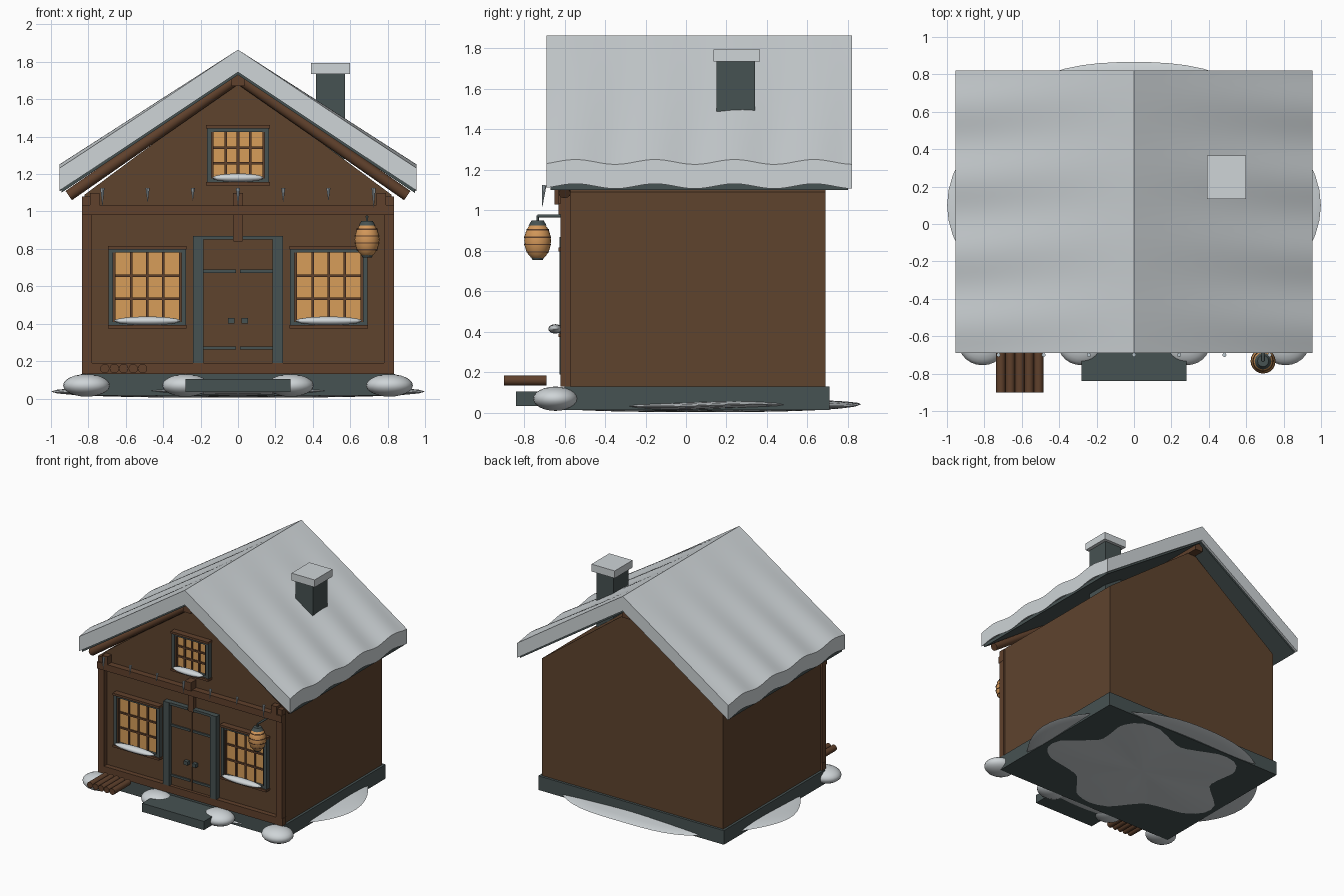
import bpy, bmesh, math
from mathutils import Vector, Matrix

if "Cube" in bpy.data.objects:
    bpy.data.objects.remove(bpy.data.objects["Cube"])


def material(name, r, g, b):
    m = bpy.data.materials.new(name)
    m.use_nodes = True
    m.diffuse_color = (r, g, b, 1)
    m.node_tree.nodes["Principled BSDF"].inputs["Base Color"].default_value = (r, g, b, 1)
    return m


WALL = material("wall wood", 0.112, 0.056, 0.027)
BEAM = material("beam wood", 0.115, 0.052, 0.025)
SLATE = material("dark slate", 0.062, 0.084, 0.084)
SNOW = material("snow", 0.62, 0.66, 0.68)
ICE = material("ice", 0.45, 0.52, 0.56)
GLOW = material("warm glass", 0.68, 0.34, 0.10)
LAMP = material("lamp paper", 0.65, 0.31, 0.10)


def finish(name, bm, mat, smooth=False):
    bmesh.ops.recalc_face_normals(bm, faces=bm.faces)
    mesh = bpy.data.meshes.new(name)
    bm.to_mesh(mesh)
    bm.free()
    mesh.materials.append(mat)
    ob = bpy.data.objects.new(name, mesh)
    bpy.context.collection.objects.link(ob)
    if smooth:
        bpy.ops.object.select_all(action="DESELECT")
        ob.select_set(True)
        bpy.context.view_layer.objects.active = ob
        bpy.ops.object.shade_smooth_by_angle(angle=math.radians(40))
    return ob


def box(name, x, y, z, mat):
    # x, y and z are (low, high) pairs
    bm = bmesh.new()
    bmesh.ops.create_cube(bm, size=1)
    for v in bm.verts:
        v.co = Vector([(a + b) / 2 + c * (b - a) for c, (a, b) in zip(v.co, (x, y, z))])
    return finish(name, bm, mat)


def ball(name, centre, radii, mat, segs=24, rings=12):
    bm = bmesh.new()
    bmesh.ops.create_uvsphere(bm, u_segments=segs, v_segments=rings, radius=1)
    bmesh.ops.scale(bm, vec=radii, verts=bm.verts)
    bmesh.ops.translate(bm, vec=centre, verts=bm.verts)
    return finish(name, bm, mat, True)


def rod(name, a, b, r1, mat, r2=None, segs=12):
    a, b = Vector(a), Vector(b)
    d = b - a
    bm = bmesh.new()
    bmesh.ops.create_cone(bm, cap_ends=True, segments=segs, radius1=r1,
                          radius2=r1 if r2 is None else r2, depth=d.length)
    rot = d.to_track_quat("Z", "Y").to_matrix().to_4x4()
    bmesh.ops.transform(bm, matrix=Matrix.Translation((a + b) / 2) @ rot, verts=bm.verts)
    return finish(name, bm, mat, True)


def prism(name, outline, y0, y1, mat):
    # extrude an x-z outline from y0 to y1
    bm = bmesh.new()
    face = bm.faces.new([bm.verts.new((x, y0, z)) for x, z in outline])
    out = bmesh.ops.extrude_face_region(bm, geom=[face])
    moved = [v for v in out["geom"] if isinstance(v, bmesh.types.BMVert)]
    bmesh.ops.translate(bm, vec=(0, y1 - y0, 0), verts=moved)
    return finish(name, bm, mat)


# Body and foundation
box("foundation", (-0.84, 0.84), (-0.6, 0.71), (0.015, 0.13), SLATE)
prism("walls", [(-0.82, 0.13), (0.82, 0.13), (0.82, 1.09), (0, 1.70), (-0.82, 1.09)],
      -0.58, 0.69, WALL)
box("front_step", (-0.28, 0.28), (-0.84, -0.59), (0.035, 0.105), SLATE)

# Timber framing
box("sill_beam", (-0.835, 0.835), (-0.62, -0.57), (0.13, 0.19), BEAM)
box("cross_beam", (-0.835, 0.835), (-0.63, -0.57), (0.98, 1.035), BEAM)
box("centre_post", (-0.025, 0.025), (-0.61, -0.57), (0.84, 0.99), BEAM)
box("centre_bracket", (-0.028, 0.028), (-0.65, -0.57), (1.03, 1.10), BEAM)
for side, s in (("left", 1), ("right", -1)):
    box(side + "_corner_post", sorted((s * 0.78, s * 0.833)), (-0.62, -0.57), (0.13, 1.08), BEAM)
    box(side + "_beam_end", sorted((s * 0.74, s * 0.79)), (-0.63, -0.56), (1.03, 1.10), BEAM)
    rod(side + "_gable_beam", (0, -0.6, 1.715), (s * 0.905, -0.6, 1.085), 0.03, BEAM)
box("ridge_beam", (-0.035, 0.035), (-0.66, 0.78), (1.67, 1.735), BEAM)

# Roof boards under the snow
prism("roof_boards", [(0, 1.76), (0.945, 1.13), (0.945, 1.10), (0, 1.73),
                      (-0.945, 1.10), (-0.945, 1.13)], -0.67, 0.80, SLATE)

# Thick rippled snow layer
bm = bmesh.new()
bmesh.ops.create_grid(bm, x_segments=16, y_segments=56, size=1)
out = bmesh.ops.extrude_face_region(bm, geom=bm.faces[:])
lower = {v for v in out["geom"] if isinstance(v, bmesh.types.BMVert)}
for v in bm.verts:
    x, y = v.co.x * 0.955, 0.065 + v.co.y * 0.755
    ripple = 0.012 * abs(v.co.x) * math.cos(16 * (y + 0.55) - 1.5 * (1 - abs(x)))
    z = 1.745 - 0.655 * abs(x) if v in lower else 1.865 - 0.655 * abs(x)
    v.co = (x, y, z + ripple)
finish("roof_snow", bm, SNOW, True)

# Chimney
box("chimney", (0.417, 0.572), (0.15, 0.34), (1.28, 1.74), SLATE)
box("chimney_snow", (0.39, 0.60), (0.135, 0.365), (1.735, 1.795), SNOW)


def window(name, x, z, w, h, cols, rows):
    # w and h are half sizes of the glass
    box(name + "_glass", (x - w, x + w), (-0.59, -0.575), (z - h, z + h), GLOW)
    for s in (-1, 1):
        box(name + "_side_trim", sorted((x + s * (w + 0.012), x + s * (w + 0.037))),
            (-0.62, -0.57), (z - h - 0.035, z + h + 0.03), SLATE)
        box(name + "_side_sash", sorted((x + s * w, x + s * (w + 0.014))),
            (-0.61, -0.57), (z - h, z + h), BEAM)
        box(name + "_rail", (x - w - 0.04, x + w + 0.04), (-0.63, -0.57),
            sorted((z + s * (h + 0.018), z + s * (h + 0.036))), BEAM)
        box(name + "_rail_trim", (x - w - 0.02, x + w + 0.02), (-0.615, -0.57),
            sorted((z + s * h, z + s * (h + 0.02))), SLATE)
    for i in range(1, cols):
        c = x - w + 2 * w * i / cols
        box(name + "_upright_bar", (c - 0.007, c + 0.007), (-0.6, -0.58), (z - h, z + h), BEAM)
    for i in range(1, rows):
        c = z - h + 2 * h * i / rows
        box(name + "_cross_bar", (x - w, x + w), (-0.6, -0.58), (c - 0.007, c + 0.007), BEAM)
    ball(name + "_sill_snow", (x, -0.645, z - h + 0.005), (w * 1.05, 0.035, 0.023), SNOW)


window("right_window", -0.485, 0.595, 0.17, 0.185, 4, 3)
window("left_window", 0.485, 0.595, 0.17, 0.185, 4, 3)
window("attic_window", 0, 1.30, 0.13, 0.125, 4, 3)

# Double door
box("door", (-0.185, 0.185), (-0.595, -0.57), (0.19, 0.85), WALL)
box("door_gap", (-0.003, 0.003), (-0.598, -0.59), (0.19, 0.84), BEAM)
for s in (-1, 1):
    box("door_jamb", sorted((s * 0.185, s * 0.24)), (-0.625, -0.57), (0.19, 0.87), SLATE)
    box("door_lintel", sorted((s * 0.025, s * 0.24)), (-0.62, -0.57), (0.85, 0.87), SLATE)
    box("door_handle", sorted((s * 0.02, s * 0.054)), (-0.625, -0.59), (0.40, 0.43), SLATE)
    for z in (0.27, 0.68):
        box("door_hinge", sorted((s * 0.012, s * 0.185)), (-0.605, -0.59), (z - 0.009, z + 0.009), SLATE)

# Hanging lantern
LX, LY, LZ = 0.69, -0.733, 0.85
ball("lantern", (LX, LY, LZ), (0.066, 0.066, 0.095), LAMP, 20, 12)
for dz in (-0.055, -0.018, 0.018, 0.055):
    r = 0.068 * math.sqrt(1 - (dz / 0.095) ** 2)
    rod("lantern_ring", (LX, LY, LZ + dz - 0.003), (LX, LY, LZ + dz + 0.003), r, BEAM, segs=20)
rod("lantern_cap", (LX, LY, 0.925), (LX, LY, 0.95), 0.045, SLATE, 0.03)
rod("lantern_foot", (LX, LY, 0.755), (LX, LY, 0.775), 0.025, SLATE, 0.035)
rod("lantern_hook", (LX, LY, 0.945), (LX, LY, 0.975), 0.006, SLATE)
rod("lantern_arm", (LX, LY, 0.972), (LX, -0.6, 0.972), 0.008, SLATE)

# Log stack
for i in range(5):
    x = -0.712 + 0.0505 * i
    rod("log", (x, -0.90, 0.16), (x, -0.69, 0.16), 0.025, BEAM)

# Icicles
for i, length in enumerate((0.09, 0.07, 0.06, 0.09, 0.07, 0.06, 0.10)):
    x = -0.725 + 0.2417 * i
    rod("icicle", (x, -0.70, 1.125), (x, -0.71, 1.12 - length), 0.011, ICE, 0.001, 8)

# Snow heaps along the front
for x in (-0.81, -0.28, 0.28, 0.81):
    ball("snow_heap", (x, -0.645, 0.07), (0.125, 0.11, 0.06), SNOW)

# Flat uneven snow patch under the house
bm = bmesh.new()
bmesh.ops.create_uvsphere(bm, u_segments=64, v_segments=14, radius=1)
for v in bm.verts:
    a = math.atan2(v.co.y, v.co.x)
    k = 1 + 0.015 * math.cos(6 * a) - 0.015 * math.cos(2 * a + math.pi)
    lift = 0.006 * math.sin(5 * a) * math.hypot(v.co.x, v.co.y)
    v.co = (v.co.x * 0.97 * k, 0.1 + v.co.y * 0.79 * k, 0.037 + v.co.z * 0.032 + lift)
finish("snow_patch", bm, SNOW, True)
